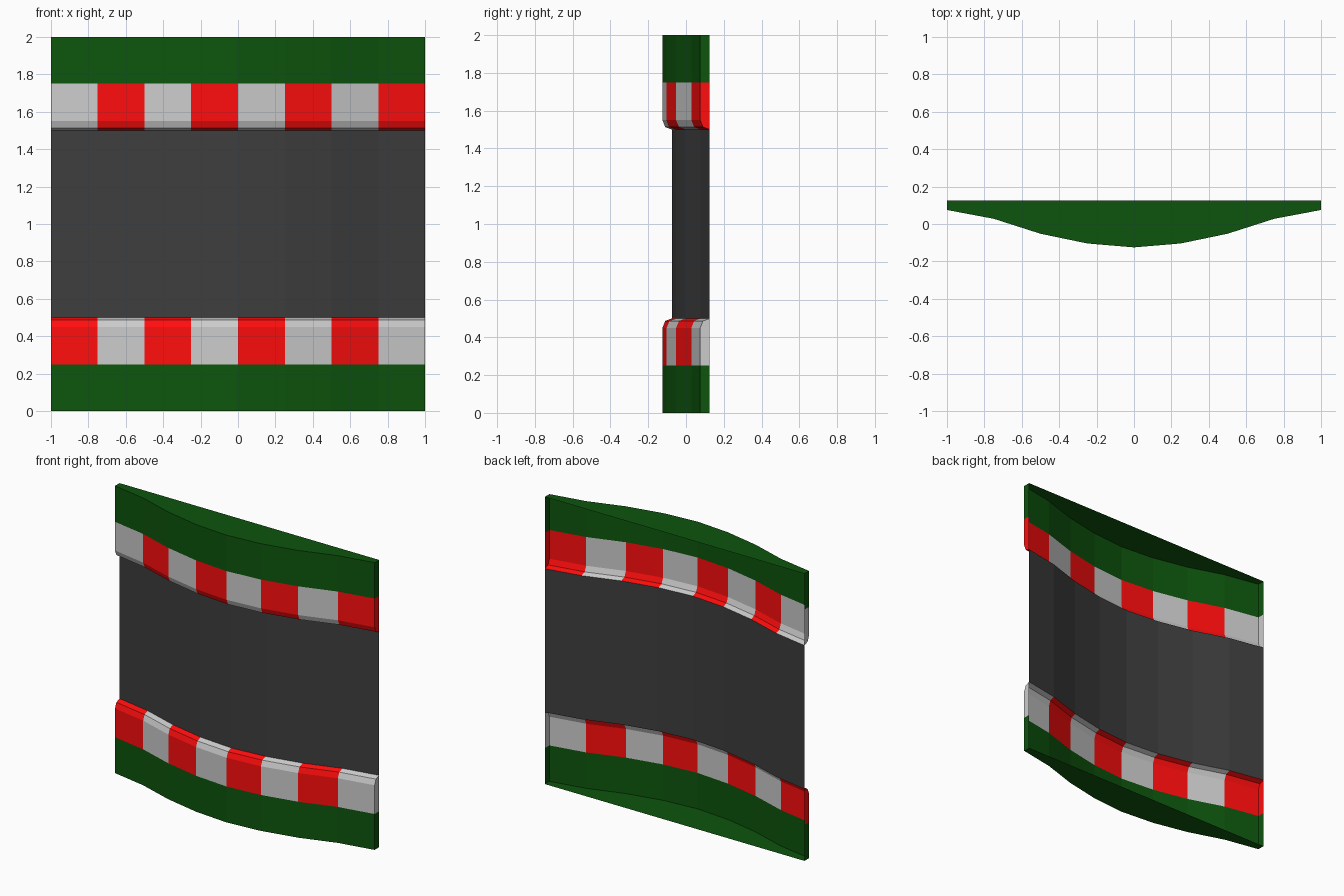
import bpy, bmesh

if "Cube" in bpy.data.objects:
    bpy.data.objects.remove(bpy.data.objects["Cube"])

BACK = 0.125
HALF = [0.0, 0.047, 0.127, 0.179]
RISE = HALF + [0.2] + HALF[::-1]          # hump height at each of 9 columns
XS = [-1 + 0.25 * i for i in range(9)]


def material(name, rgb):
    m = bpy.data.materials.new(name)
    m.diffuse_color = (*rgb, 1)
    m.use_nodes = True
    m.node_tree.nodes["Principled BSDF"].inputs["Base Color"].default_value = m.diffuse_color
    return m


GREEN = material("grass_green", (0.004, 0.09, 0.004))
RED = material("kerb_red", (1.0, 0.004, 0.004))
WHITE = material("kerb_white", (0.78, 0.78, 0.78))
ASPHALT = material("asphalt", (0.048, 0.048, 0.048))


def strip(name, profile, mats, upper=False, capped=True):
    """Sweep (depth, z) points along the hump; depth None = flat back plane.
    Columns alternate through mats; upper mirrors the strip about z = 1."""
    bm = bmesh.new()
    rows = []
    for depth, z in profile:
        z = 2 - z if upper else z
        rows.append([bm.verts.new((x, BACK if depth is None else 0.075 - r + depth, z))
                     for x, r in zip(XS, RISE)])

    def face(verts, column):
        f = bm.faces.new(verts[::-1] if upper else verts)
        f.material_index = column % len(mats)

    for a, b in zip(rows, rows[1:]):
        for i in range(8):
            face([a[i], a[i + 1], b[i + 1], b[i]], i)
    # thin end walls back to the open rear plane
    if capped:
        for col, column in ((0, 0), (8, 7)):
            ring = [r[col] for r in rows]
            for depth, z in (profile[-1], profile[0]):
                y = BACK if depth is None else 0.075 + depth
                if y < BACK - 1e-4:
                    ring.append(bm.verts.new((XS[col], BACK, 2 - z if upper else z)))
            face(ring if col == 0 else ring[::-1], column)
    me = bpy.data.meshes.new(name)
    bm.to_mesh(me)
    bm.free()
    for m in mats:
        me.materials.append(m)
    ob = bpy.data.objects.new(name, me)
    bpy.context.collection.objects.link(ob)


# Road sheet, set back from the kerbs
strip("road_surface", [(0.05, 0.5), (0.05, 1.5)], [ASPHALT], capped=False)

# Grass verges and rounded striped kerbs on both edges
VERGE = [(None, 0.0), (0.0, 0.0), (0.0, 0.25)]
KERB = [(0.0, 0.25), (0.0, 0.45), (0.015, 0.487), (0.05, 0.5)]
for side, upper in (("lower", False), ("upper", True)):
    strip(side + "_grass_verge", VERGE, [GREEN], upper)
    strip(side + "_kerb", KERB, [WHITE, RED] if upper else [RED, WHITE], upper)
